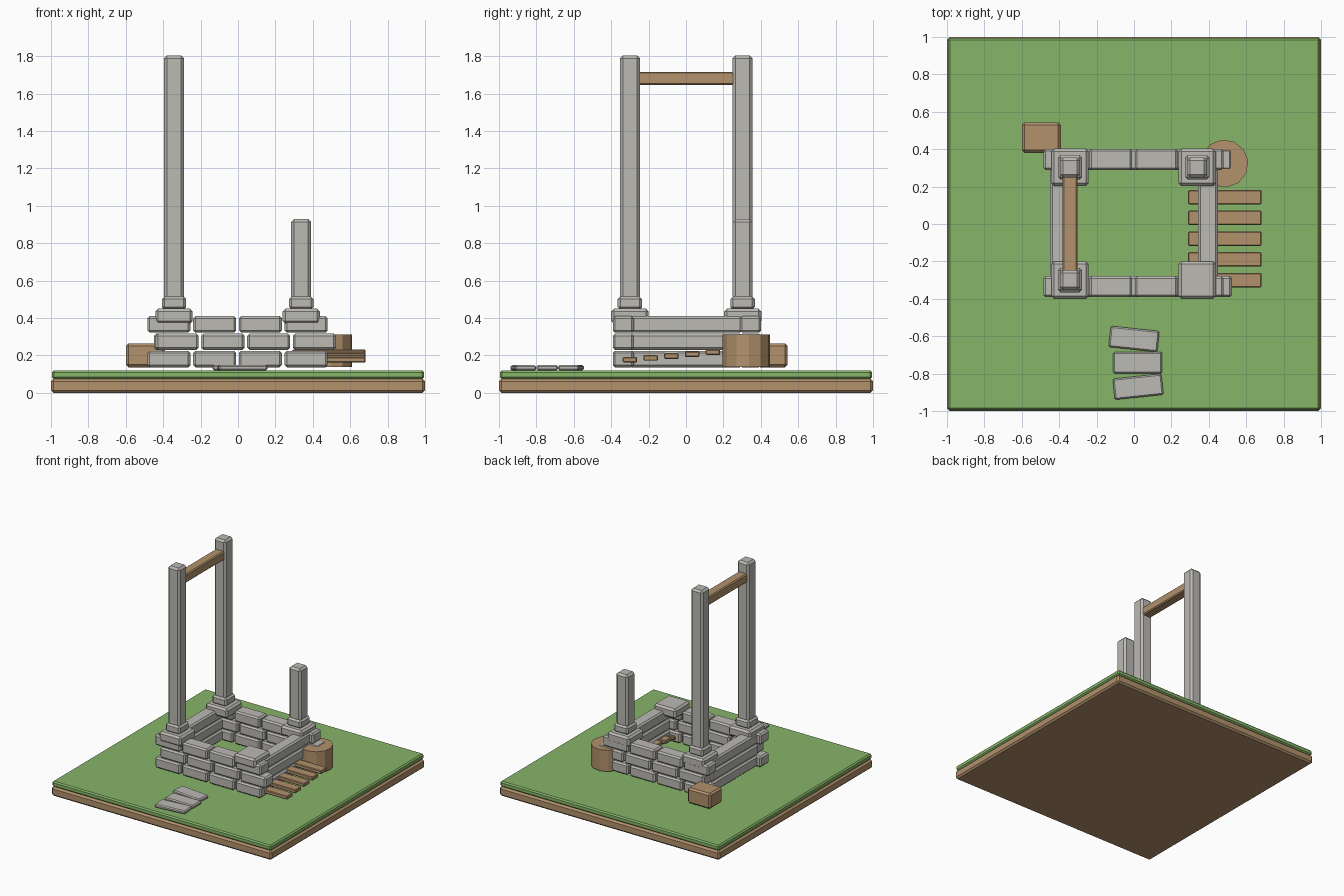
import bpy, bmesh, math

if "Cube" in bpy.data.objects:
    bpy.data.objects.remove(bpy.data.objects["Cube"])


def material(name, rgb):
    m = bpy.data.materials.new(name)
    m.diffuse_color = (*rgb, 1)
    m.use_nodes = True
    m.node_tree.nodes["Principled BSDF"].inputs["Base Color"].default_value = m.diffuse_color
    return m


STONE = material("stone grey", (0.50, 0.49, 0.455))
WOOD = material("wood brown", (0.445, 0.285, 0.15))
GRASS = material("grass green", (0.238, 0.462, 0.138))


def finish(name, bm, mat, loc, rot=0.0):
    mesh = bpy.data.meshes.new(name)
    bm.to_mesh(mesh)
    bm.free()
    mesh.materials.append(mat)
    ob = bpy.data.objects.new(name, mesh)
    ob.location = loc
    ob.rotation_euler.z = rot
    bpy.context.collection.objects.link(ob)
    return ob


def block(name, mat, centre, size, z0, z1, bevel=0.012, rot=0.0):
    """Chamfered box from a plan centre, plan size and height range."""
    bm = bmesh.new()
    bmesh.ops.create_cube(bm, size=1)
    bmesh.ops.scale(bm, vec=(size[0], size[1], z1 - z0), verts=bm.verts)
    bmesh.ops.bevel(bm, geom=bm.edges[:], offset=bevel, segments=1,
                    affect='EDGES', profile=0.5)
    return finish(name, bm, mat, (centre[0], centre[1], (z0 + z1) / 2), rot)


# ground slab: soil with turf on top
block("soil_base", WOOD, (0, 0), (2, 2), 0, 0.075, 0.014)
block("turf", GRASS, (0, 0), (1.99, 1.99), 0.075, 0.12, 0.01)

# well walls: three courses, the middle one shifted sideways
COURSES = [(0.137, 0.225, 0.0), (0.23, 0.317, 0.044), (0.322, 0.41, 0.0)]
for c, (z0, z1, shift) in enumerate(COURSES):
    for side, y in (("front", -0.335), ("back", 0.345)):
        for i in range(4):
            block(f"{side}_stone_{c}_{i}", STONE,
                  (-0.369 + 0.2445 * i + shift, y), (0.23, 0.113), z0, z1)
    for side, x in (("left", -0.396), ("right", 0.396)):
        block(f"{side}_long_stone_{c}", STONE, (x, 0), (0.105, 0.6), z0, z1)

# corner caps, with footings and pillars on three of them
PILLARS = [("front_left", -0.342, -0.3, 1.805), ("back_left", -0.342, 0.303, 1.805),
           ("back_right", 0.338, 0.303, 0.93), ("front_right", 0.338, -0.3, None)]
for side, x, y, top in PILLARS:
    block(side + "_cap", STONE, (x, y), (0.2, 0.2), 0.37, 0.45, 0.015)
    if top:
        block(side + "_footing", STONE, (x, y), (0.13, 0.13), 0.445, 0.515, 0.014)
        block(side + "_pillar", STONE, (x, y), (0.107, 0.107), 0.5, top, 0.016)

# crossbeam between the tall pillars
block("crossbeam", WOOD, (-0.342, 0), (0.08, 0.69), 1.645, 1.717, 0.008)

# planks leaning in a row through the right wall
for i in range(5):
    z = 0.177 + 0.01 * i
    block(f"plank_{i}", WOOD, (0.486, -0.3 + 0.111 * i), (0.392, 0.077),
          z - 0.015, z + 0.015, 0.005)

# chopping stump and wooden crate
bm = bmesh.new()
bmesh.ops.create_cone(bm, cap_ends=True, segments=12, radius1=0.128,
                      radius2=0.128, depth=0.175)
finish("stump", bm, WOOD, (0.483, 0.323, 0.225), math.radians(6))
block("crate", WOOD, (-0.495, 0.462), (0.208, 0.163), 0.137, 0.265, 0.014)

# stepping stones in front
for i, (x, y, turn) in enumerate([(0, -0.615, -6), (0.02, -0.742, 0), (0.022, -0.87, 6)]):
    block(f"stepping_stone_{i}", STONE, (x, y), (0.262, 0.113), 0.12, 0.148,
          0.008, math.radians(turn))
